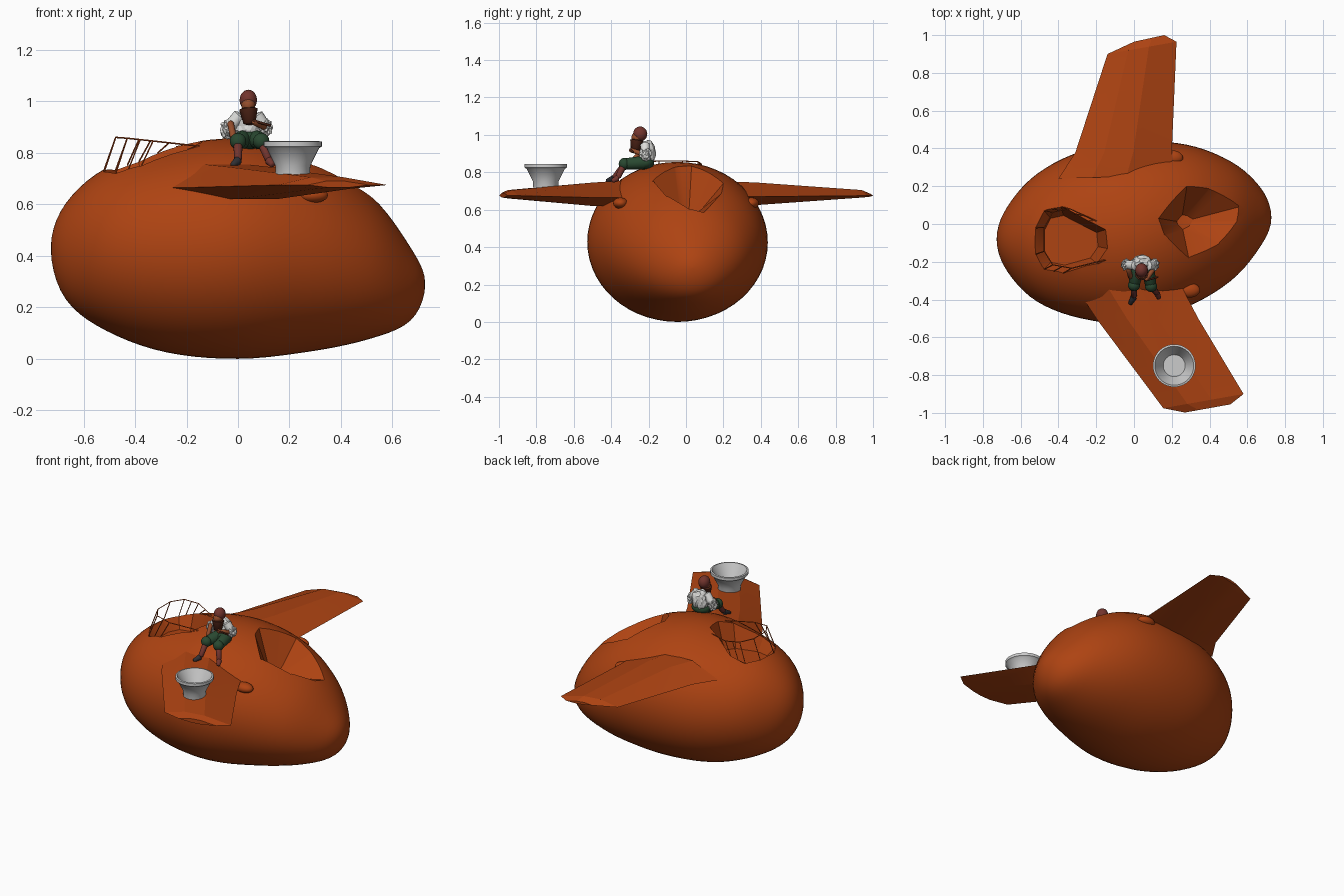
import bpy, bmesh, math, random
from mathutils import Vector

if "Cube" in bpy.data.objects:
    bpy.data.objects.remove(bpy.data.objects["Cube"])

random.seed(4)


def mat(name, rgb):
    m = bpy.data.materials.new(name)
    m.diffuse_color = (*rgb, 1)
    m.use_nodes = True
    m.node_tree.nodes["Principled BSDF"].inputs["Base Color"].default_value = m.diffuse_color
    return m


ORANGE = mat("burnt_orange", (0.42, 0.056, 0.006))
GREY = mat("light_grey", (0.60, 0.60, 0.60))
WHITE = mat("cloth_white", (0.72, 0.72, 0.70))
GREEN = mat("dark_green", (0.022, 0.065, 0.03))
RED = mat("dull_red", (0.17, 0.035, 0.027))
BEARD = mat("dark_brown", (0.075, 0.017, 0.008))
SKIN = mat("tan_skin", (0.30, 0.075, 0.025))
DARK = mat("charcoal", (0.03, 0.03, 0.035))


def finish(bm, name, material, angle=None):
    bmesh.ops.recalc_face_normals(bm, faces=bm.faces)
    me = bpy.data.meshes.new(name)
    bm.to_mesh(me)
    bm.free()
    ob = bpy.data.objects.new(name, me)
    bpy.context.collection.objects.link(ob)
    me.materials.append(material)
    if angle:
        smooth(ob, angle)
    return ob


def smooth(ob, angle):
    bpy.ops.object.select_all(action='DESELECT')
    ob.select_set(True)
    bpy.context.view_layer.objects.active = ob
    bpy.ops.object.shade_smooth_by_angle(angle=math.radians(angle))


def loft(rings, name, material, angle=None):
    """Skin closed rings of equal size and cap both ends."""
    bm = bmesh.new()
    vs = [[bm.verts.new(p) for p in r] for r in rings]
    n = len(vs[0])
    for a, b in zip(vs, vs[1:]):
        for i in range(n):
            j = (i + 1) % n
            bm.faces.new((a[i], a[j], b[j], b[i]))
    bm.faces.new(vs[0])
    bm.faces.new(vs[-1])
    return finish(bm, name, material, angle)


def limb(name, a, b, r1, r2, material, seg=12):
    a, b = Vector(a), Vector(b)
    q = (b - a).to_track_quat('Z', 'Y')
    rings = []
    for t, r in ((0, r1 * .6), (.08, r1), (.92, r2), (1, r2 * .6)):
        rings.append([a.lerp(b, t) + q @ Vector((r * math.cos(2 * math.pi * i / seg),
                      r * math.sin(2 * math.pi * i / seg), 0)) for i in range(seg)])
    return loft(rings, name, material, 50)


def blob(name, loc, scale, material, rough=0):
    bm = bmesh.new()
    bmesh.ops.create_icosphere(bm, subdivisions=3, radius=1)
    for v in bm.verts:
        k = 1 + random.uniform(-rough, rough)
        v.co = Vector([c * s * k + l for c, s, l in zip(v.co, scale, loc)])
    return finish(bm, name, material, None if rough else 60)


# Egg hull: limits of each cross-section from tail to nose
HALF = 0.727
STATIONS = [  # ymin, ymax, zmin, zmax
    (-.08, -.08, .43, .43), (-.25, .09, .235, .60), (-.41, .265, .11, .74),
    (-.50, .385, .025, .82), (-.525, .435, 0, .855), (-.44, .42, .028, .79),
    (-.30, .33, .078, .635), (-.115, .19, .15, .43), (.035, .035, .29, .29)]


def section(t):
    """Smoothly interpolated limits, t from 0 to 1."""
    f = min(t * 8, 7.9999)
    i = int(f)
    u = f - i
    out = []
    for k in range(4):
        c = [s[k] for s in STATIONS]
        c = [2 * c[0] - c[1]] + c + [2 * c[-1] - c[-2]]
        p0, p1, p2, p3 = c[i:i + 4]
        out.append(p1 + .5 * u * (p2 - p0 + u * (2 * p0 - 5 * p1 + 4 * p2 - p3
                   + u * (3 * (p1 - p2) + p3 - p0))))
    return out


def top_z(x, y):
    a, b, c, d = section(math.acos(-x / HALF) / math.pi)
    k = (2 * y - a - b) / (b - a)
    return (c + d) / 2 + (d - c) / 2 * math.sqrt(max(0, 1 - k * k))


rings = []
for i in range(41):
    t = .004 + .992 * i / 40
    a, b, c, d = section(t)
    rings.append([(-HALF * math.cos(math.pi * t),
                   (a + b) / 2 + (b - a) / 2 * math.cos(w),
                   (c + d) / 2 + (d - c) / 2 * math.sin(w))
                  for w in [2 * math.pi * j / 56 for j in range(56)]])
hull = loft(rings, "hull", ORANGE)

# Two faceted openings in the hull top
front_rim = [(.13, .03), (.21, .13), (.28, .2), (.40, .185), (.555, .09),
             (.545, .015), (.45, -.105), (.29, -.18), (.16, -.055)]
rear_rim = [(-.14, -.13), (-.15, -.03), (-.24, .015), (-.385, .09), (-.475, .07),
            (-.52, -.02), (-.52, -.16), (-.475, -.24), (-.375, -.26), (-.195, -.21)]


def cut_opening(rim, centre, size):
    c = Vector(centre)
    edge = [Vector((x, y, top_z(x, y))) for x, y in rim]
    floor = []
    for p in edge:
        f = c.lerp(p, size)
        f.z = c.z
        floor.append(f)
    outer = [f.lerp(p, 1.5) for f, p in zip(floor, edge)]
    cutter = loft([floor, outer], "opening_cutter", ORANGE)
    cutter.hide_render = True
    mod = hull.modifiers.new("opening", 'BOOLEAN')
    mod.operation = 'DIFFERENCE'
    mod.solver = 'EXACT'
    mod.object = cutter
    bpy.context.view_layer.objects.active = hull
    bpy.ops.object.modifier_apply(modifier=mod.name)
    bpy.data.objects.remove(cutter)


cut_opening(front_rim, (.25, .01, .56), .2)
cut_opening(rear_rim, (-.34, -.09, .67), .75)
smooth(hull, 25)

# Bare canopy frame over the rear opening
frame = bpy.data.curves.new("canopy_frame", 'CURVE')
frame.dimensions = '3D'
frame.bevel_depth = .003
frame.bevel_resolution = 0
frame.materials.append(ORANGE)


def strut(points):
    s = frame.splines.new('POLY')
    s.points.add(len(points) - 1)
    for p, q in zip(s.points, points):
        p.co = (*q, 1)


canopy_top = []
for x, y in rear_rim[2:] :
    tx = x + .045
    tz = min(.86, .86 - .11 * (tx + .46))
    canopy_top.append((tx, y * .9, tz))
    strut([(x, y, top_z(x, y)), canopy_top[-1]])
strut(canopy_top)
for k in (0, 1, 5):   # extra slanted bars on the long sides
    p, q = rear_rim[k + 2], rear_rim[k + 3]
    x, y = (p[0] + q[0]) / 2, (p[1] + q[1]) / 2
    m = (Vector(canopy_top[k]) + Vector(canopy_top[k + 1])) / 2
    strut([(x, y, top_z(x, y)), m])
bpy.context.collection.objects.link(bpy.data.objects.new("canopy_frame", frame))


# Wings: leading point, trailing point, edge height, top, bottom
def wing(name, sections):
    rings = []
    for lead, trail, mid, top, low in sections:
        pt = lambda f, z: (lead[0] + (trail[0] - lead[0]) * f,
                           lead[1] + (trail[1] - lead[1]) * f, z)
        rings.append([pt(0, mid), pt(.3, top), pt(.6, top), pt(1, mid),
                      pt(.65, low), pt(.35, low)])
    loft(rings, name, ORANGE, 12)


wing("far_wing", [((-.40, .24), (.2, .26), .67, .75, .62),
                  ((-.31, .38), (.2, .38), .67, .745, .625),
                  ((-.14, .90), (.225, .965), .675, .705, .665),
                  ((.0, .965), (.16, 1.0), .675, .685, .67)])
wing("near_wing", [((-.35, -.27), (.22, -.27), .665, .76, .62),
                   ((-.2, -.50), (.34, -.50), .665, .745, .62),
                   ((.155, -.975), (.58, -.90), .675, .705, .66),
                   ((.27, -.998), (.51, -.955), .675, .69, .665)])
for name, y in (("near_wing_fairing", -.35), ("far_wing_fairing", .35)):
    blob(name, (.29 if y < 0 else .2, y, .635), (.06, .04, .03), ORANGE)

# Flared basin on the near wing
profile = [(.066, .705), (.068, .75), (.102, .818), (.113, .825), (.113, .843),
           (.103, .845), (.058, .765)]
loft([[(.213 + r * math.cos(w), -.75 + r * math.sin(w), z)
       for w in [2 * math.pi * j / 40 for j in range(40)]] for r, z in profile],
     "basin", GREY, 35)

# Seated figure: trousers, shins and boots
blob("hips", (.045, -.22, .85), (.06, .05, .036), GREEN)
for side, hip, knee, ankle, toe, boot in (
        ("left", (.02, -.22, .852), (.0, -.325, .845), (.0, -.385, .77), (-.022, -.425, .752), DARK),
        ("right", (.07, -.22, .852), (.09, -.33, .845), (.12, -.365, .77), (.135, -.395, .752), RED)):
    limb(side + "_thigh", hip, knee, .036, .03, GREEN)
    blob(side + "_knee", knee, (.032, .03, .032), GREEN)
    limb(side + "_shin", knee, ankle, .018, .015, RED)
    limb(side + "_boot", ankle, toe, .017, .011, boot)

# Ragged shirt with loose sleeves
blob("shirt", (.04, -.205, .905), (.055, .042, .065), WHITE, .1)
for side, x, elbow in (("left", .01, (-.042, -.215, .89)), ("right", .07, (.108, -.215, .895))):
    shoulder = (x, -.22, .95)
    limb(side + "_sleeve", shoulder, elbow, .026, .024, WHITE)
    blob(side + "_cuff", elbow, (.024, .03, .035), WHITE, .25)
limb("left_forearm", (-.03, -.235, .92), (-.018, -.285, .86), .013, .013, SKIN)
limb("right_forearm", (.105, -.235, .90), (.06, -.30, .92), .013, .012, SKIN)
limb("held_stick", (.06, -.30, .925), (.128, -.28, .905), .005, .005, BEARD)

# Head, beard and hood
blob("face", (.04, -.262, .985), (.027, .03, .03), SKIN)
limb("beard", (.04, -.262, .975), (.045, -.272, .91), .036, .024, BEARD)
blob("hood", (.04, -.245, 1.005), (.034, .038, .04), RED)
